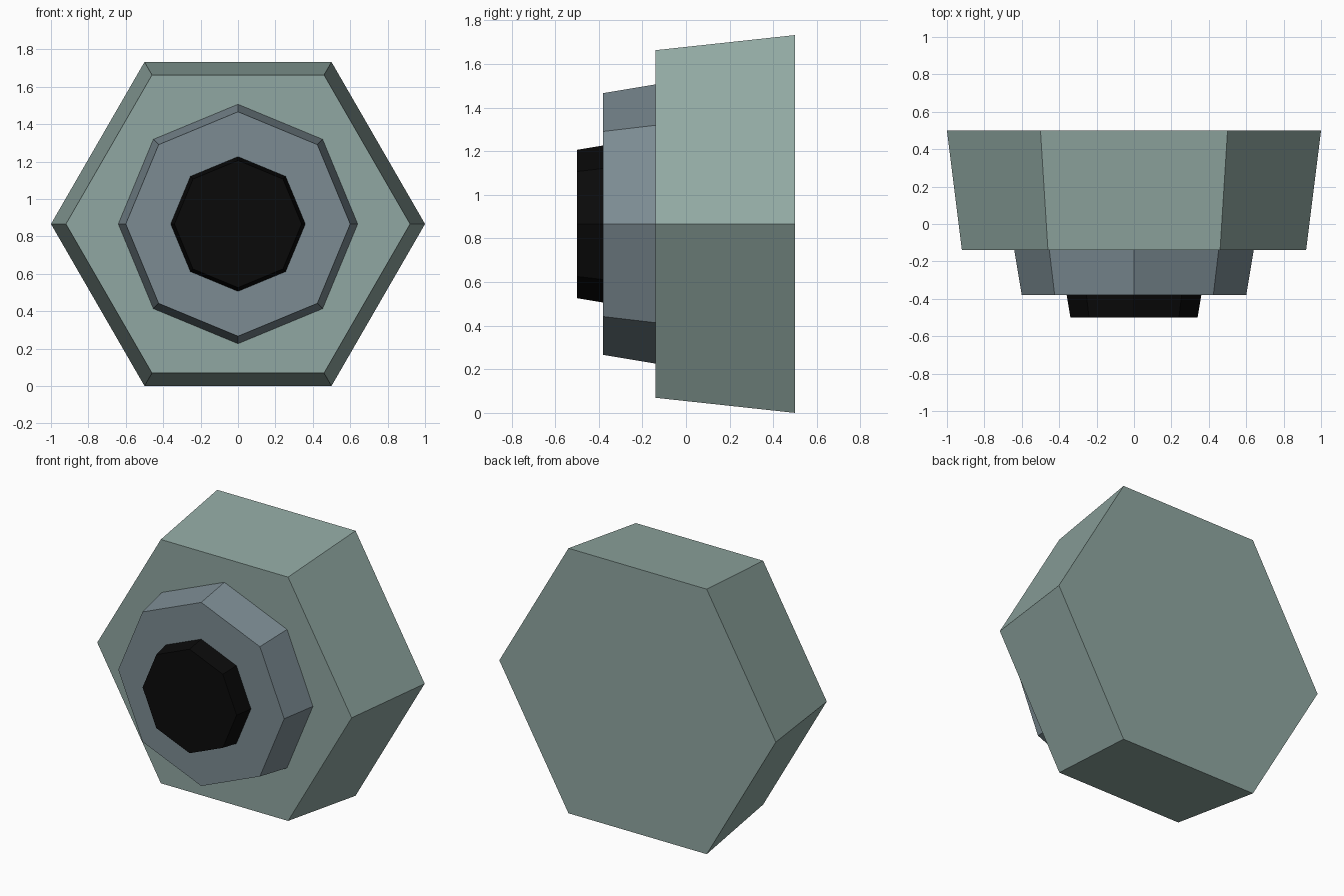
import bpy
import bmesh
from math import cos, sin, pi

cube = bpy.data.objects.get("Cube")
if cube:
    bpy.data.objects.remove(cube, do_unlink=True)

CENTRE_Z = sin(pi / 3)  # half the height of a unit hexagon


def make_material(name, rgb):
    mat = bpy.data.materials.new(name)
    mat.use_nodes = True
    mat.diffuse_color = (*rgb, 1)
    bsdf = mat.node_tree.nodes["Principled BSDF"]
    bsdf.inputs["Base Color"].default_value = (*rgb, 1)
    bsdf.inputs["Roughness"].default_value = 0.8
    return mat


def tapered_prism(name, sides, back, front, mat):
    """Closed prism along y; back and front are (y, radius) pairs."""
    bm = bmesh.new()
    rings = []
    for y, radius in (back, front):
        angles = [2 * pi * i / sides for i in range(sides)]
        rings.append([bm.verts.new((radius * cos(a), y, radius * sin(a))) for a in angles])
    for ring in rings:
        bm.faces.new(ring)
    for i in range(sides):
        j = (i + 1) % sides
        bm.faces.new((rings[0][i], rings[0][j], rings[1][j], rings[1][i]))
    bmesh.ops.recalc_face_normals(bm, faces=bm.faces)
    mesh = bpy.data.meshes.new(name)
    bm.to_mesh(mesh)
    bm.free()
    mesh.materials.append(mat)
    obj = bpy.data.objects.new(name, mesh)
    obj.location.z = CENTRE_Z
    bpy.context.collection.objects.link(obj)
    return obj


sage = make_material("sage green", (0.28, 0.39, 0.36))
slate = make_material("slate blue grey", (0.20, 0.26, 0.29))
black = make_material("black", (0.003, 0.003, 0.003))

# Hexagonal housing, octagonal collar and dark centre, stepping forward
tapered_prism("hexagonal_housing", 6, (0.5, 1.0), (-0.14, 0.92), sage)
tapered_prism("octagonal_collar", 8, (-0.14, 0.64), (-0.38, 0.60), slate)
tapered_prism("dark_centre", 8, (-0.38, 0.36), (-0.5, 0.34), black)
